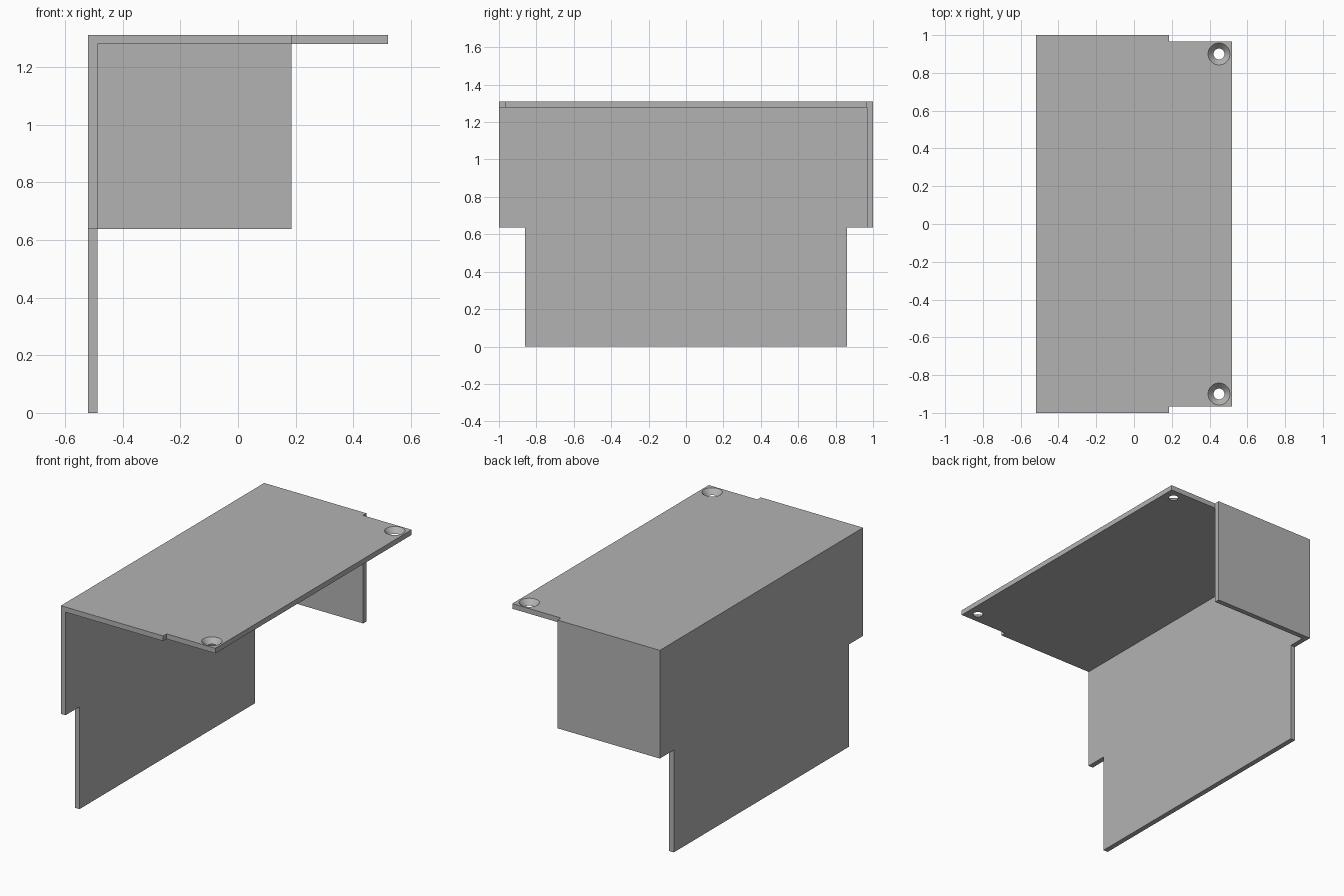
import bpy
import bmesh
import math
from mathutils import Matrix

cube = bpy.data.objects.get("Cube")
if cube:
    bpy.data.objects.remove(cube, do_unlink=True)

# Overall dimensions
HALF_X, HALF_Y, TOP = 0.52, 1.0, 1.311
T = 0.032                # sheet thickness
UNDER = TOP - T          # underside of the top plate
STEP_X, TAB_Y = 0.185, 0.966
LOWER_Y, LOWER_Z = 0.862, 0.637
HOLE_X, HOLE_Y, HOLE_R, SINK_R = 0.45, 0.9, 0.029, 0.058

grey = bpy.data.materials.new("plain grey")
grey.use_nodes = True
colour = (0.45, 0.45, 0.45, 1)
grey.diffuse_color = colour
grey.node_tree.nodes["Principled BSDF"].inputs["Base Color"].default_value = colour


def add_object(name, bm):
    bmesh.ops.recalc_face_normals(bm, faces=bm.faces)
    mesh = bpy.data.meshes.new(name)
    bm.to_mesh(mesh)
    bm.free()
    mesh.materials.append(grey)
    obj = bpy.data.objects.new(name, mesh)
    bpy.context.collection.objects.link(obj)
    return obj


def sheet(name, outline, direction):
    """Extrude a flat outline into a sheet."""
    bm = bmesh.new()
    face = bm.faces.new([bm.verts.new(p) for p in outline])
    result = bmesh.ops.extrude_face_region(bm, geom=[face], use_keep_orig=True)
    moved = [v for v in result["geom"] if isinstance(v, bmesh.types.BMVert)]
    bmesh.ops.translate(bm, verts=moved, vec=direction)
    return add_object(name, bm)


def mirrored(half):
    """Complete a symmetric outline from its +y half."""
    return half + [(x, -y, z) for x, y, z in reversed(half)]


# Top plate with a slightly narrower mounting tab
top_plate = sheet("top_plate", mirrored([
    (-HALF_X, HALF_Y, UNDER), (STEP_X, HALF_Y, UNDER),
    (STEP_X, TAB_Y, UNDER), (HALF_X, TAB_Y, UNDER)]), (0, 0, T))

# Side panel, narrower at the bottom
sheet("side_panel", mirrored([
    (-HALF_X, HALF_Y, UNDER), (-HALF_X, HALF_Y, LOWER_Z),
    (-HALF_X, LOWER_Y, LOWER_Z), (-HALF_X, LOWER_Y, 0)]), (T, 0, 0))

# End wall closing the back only
inner = -HALF_X + T
sheet("end_wall", [
    (inner, HALF_Y, LOWER_Z), (STEP_X, HALF_Y, LOWER_Z),
    (STEP_X, HALF_Y, UNDER), (inner, HALF_Y, UNDER)], (0, -T, 0))

# Countersunk screw holes, cut by cones running past both plate faces
margin = 0.01
flare = margin * (SINK_R - HOLE_R) / T
bm = bmesh.new()
for side in (-1, 1):
    bmesh.ops.create_cone(
        bm, cap_ends=True, segments=48,
        radius1=HOLE_R - flare, radius2=SINK_R + flare, depth=T + 2 * margin,
        matrix=Matrix.Translation((HOLE_X, side * HOLE_Y, TOP - T / 2)))
cutter = add_object("screw_hole_cutter", bm)
cutter.hide_render = True
cutter.hide_set(True)

cut = top_plate.modifiers.new("screw_holes", "BOOLEAN")
cut.operation = "DIFFERENCE"
cut.solver = "EXACT"
cut.object = cutter

# Apply the cut, then smooth the round holes while keeping edges sharp
bpy.ops.object.select_all(action="DESELECT")
top_plate.select_set(True)
bpy.context.view_layer.objects.active = top_plate
bpy.ops.object.modifier_apply(modifier=cut.name)
bpy.data.objects.remove(cutter, do_unlink=True)
bpy.ops.object.shade_smooth_by_angle(angle=math.radians(30))
